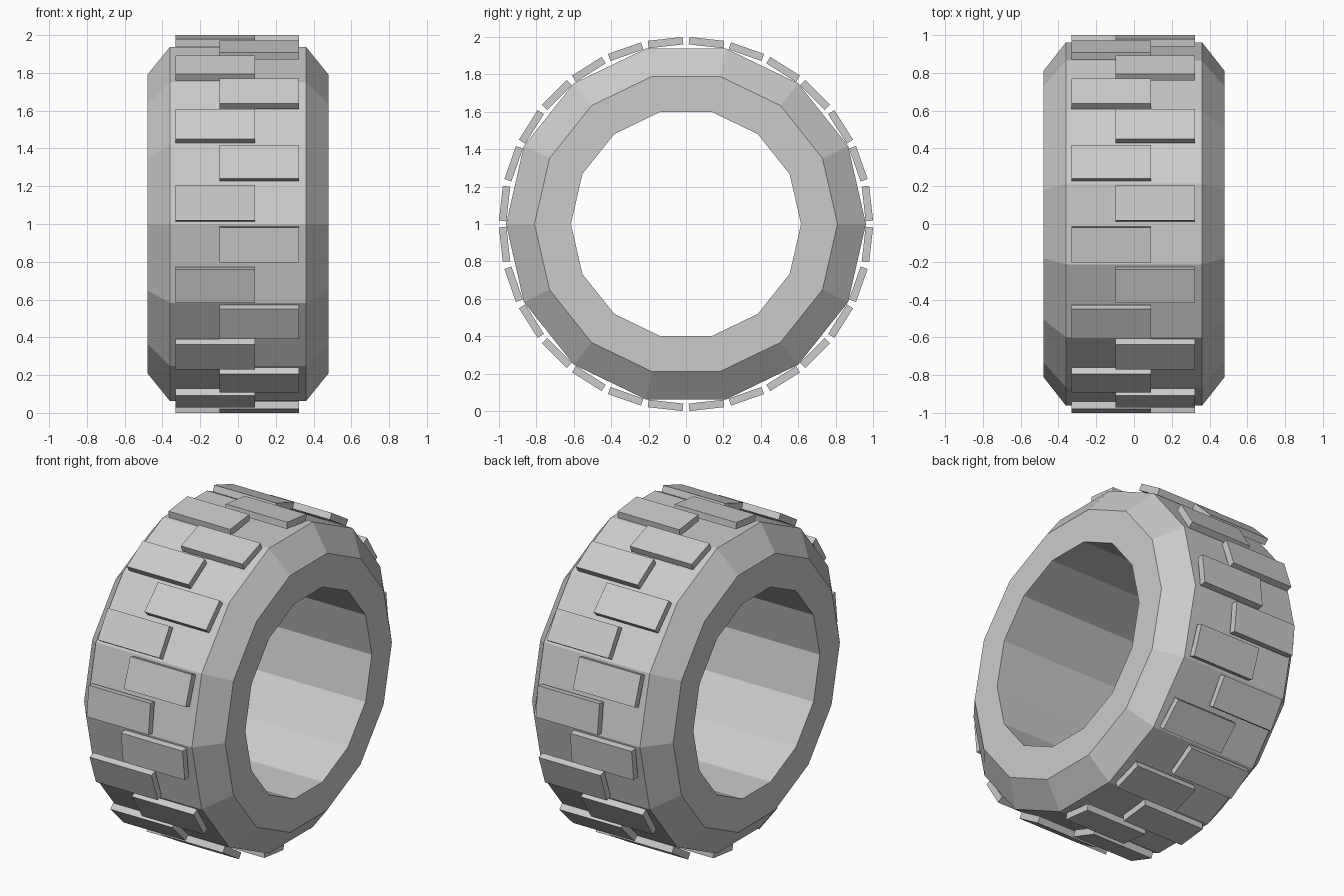
import bpy, bmesh
from math import sin, cos, pi
from mathutils import Matrix

if "Cube" in bpy.data.objects:
    bpy.data.objects.remove(bpy.data.objects["Cube"])

SIDES = 14
BLOCKS = 28
CENTRE_Z = 1.0


def make_object(name, bm):
    bmesh.ops.recalc_face_normals(bm, faces=bm.faces)
    mesh = bpy.data.meshes.new(name)
    bm.to_mesh(mesh)
    bm.free()
    obj = bpy.data.objects.new(name, mesh)
    obj.location.z = CENTRE_Z
    bpy.context.collection.objects.link(obj)
    return obj


# Tyre body: closed (x, radius) profile swept around the x axis
profile = [(-0.48, 0.615), (-0.48, 0.81), (-0.36, 0.962),
           (0.36, 0.962), (0.48, 0.81), (0.48, 0.615)]
bm = bmesh.new()
rings = []
for i in range(SIDES):
    a = 2 * pi * i / SIDES
    rings.append([bm.verts.new((x, r * cos(a), r * sin(a))) for x, r in profile])
for i in range(SIDES):
    r0, r1 = rings[i], rings[(i + 1) % SIDES]
    for j in range(len(profile)):
        k = (j + 1) % len(profile)
        bm.faces.new((r0[j], r0[k], r1[k], r1[j]))
make_object("tyre_body", bm)

# Tread blocks: staggered boxes, alternating left and right
for side, name, x in ((0, "tread_blocks_right", 0.113), (1, "tread_blocks_left", -0.12)):
    bm = bmesh.new()
    for i in range(side, BLOCKS, 2):
        a = 2 * pi * (i + 0.5) / BLOCKS
        m = (Matrix.Rotation(a, 4, 'X') @ Matrix.Translation((x, 0.976, 0))
             @ Matrix.Diagonal((0.42, 0.04, 0.187, 1)))
        bmesh.ops.create_cube(bm, size=1, matrix=m)
    make_object(name, bm)
